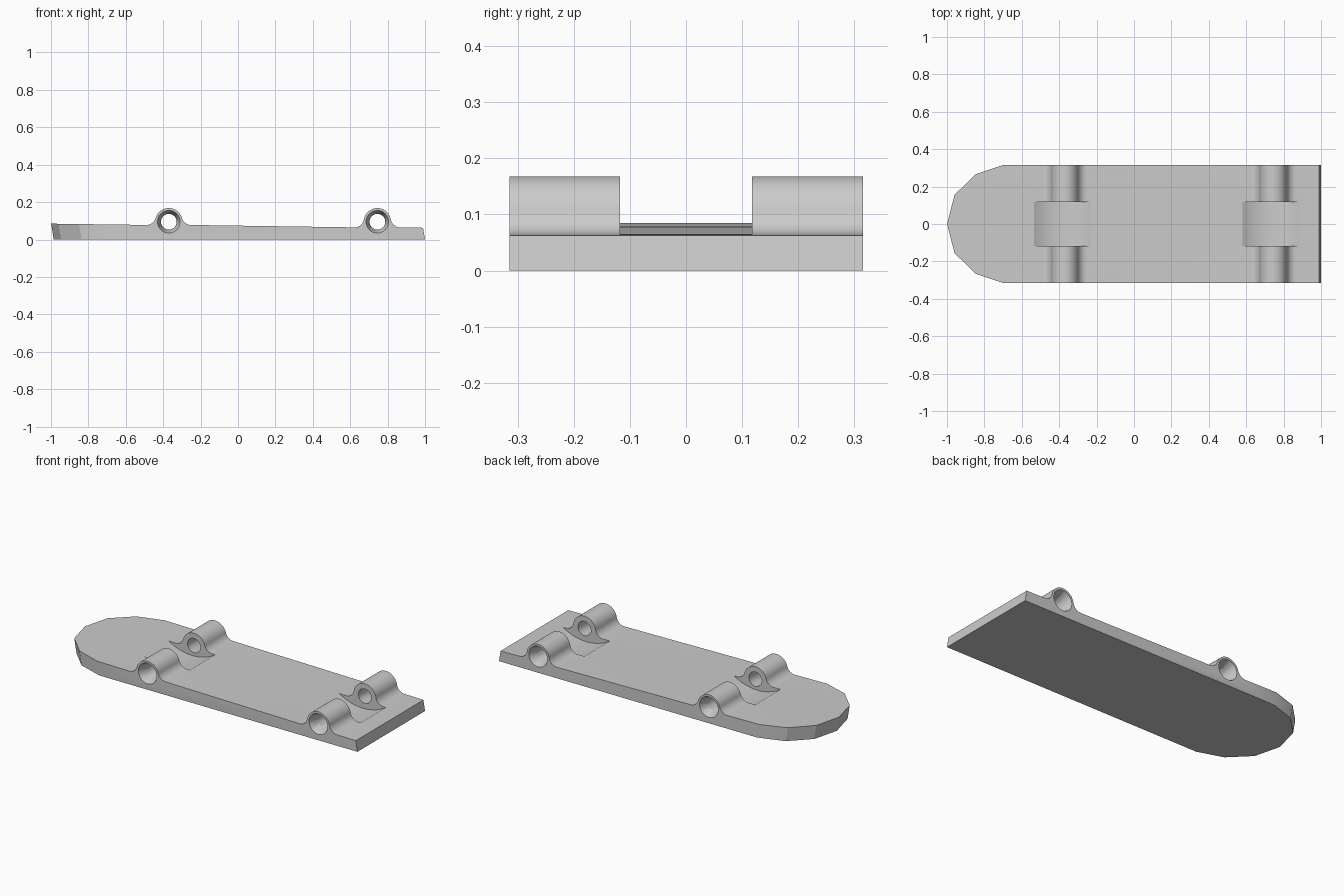
import bpy, bmesh
from math import sin, cos, pi, sqrt, atan2, radians

if "Cube" in bpy.data.objects:
    bpy.data.objects.remove(bpy.data.objects["Cube"])

LUG_X = (-0.37, 0.745)      # pin axis positions
PIN_Z, LUG_R, FILLET = 0.095, 0.073, 0.05
HALF_W, GAP = 0.315, 0.118


def top_z(x):
    return 0.0735 - 0.0115 * x


def prism(name, lower, upper):
    """Closed solid between two matching rings of 3D points."""
    bm = bmesh.new()
    a = [bm.verts.new(p) for p in lower]
    b = [bm.verts.new(p) for p in upper]
    bm.faces.new(a)
    bm.faces.new(b)
    n = len(a)
    for i in range(n):
        j = (i + 1) % n
        bm.faces.new((a[i], a[j], b[j], b[i]))
    bmesh.ops.recalc_face_normals(bm, faces=bm.faces)
    mesh = bpy.data.meshes.new(name)
    bm.to_mesh(mesh)
    bm.free()
    ob = bpy.data.objects.new(name, mesh)
    bpy.context.collection.objects.link(ob)
    return ob


def extrude_y(name, pts, y0, y1):
    return prism(name, [(x, y0, z) for x, z in pts], [(x, y1, z) for x, z in pts])


def ring(cx, cz, r, y, n):
    return [(cx + r * cos(2 * pi * i / n), y, cz + r * sin(2 * pi * i / n)) for i in range(n)]


def combine(target, tool, op):
    mod = target.modifiers.new(op, 'BOOLEAN')
    mod.object, mod.operation, mod.solver = tool, op, 'EXACT'
    bpy.context.view_layer.objects.active = target
    bpy.ops.object.modifier_apply(modifier=mod.name)
    bpy.data.objects.remove(tool)


def lug_profile(cx):
    """Fillet up, round over the pin, fillet down."""
    fz = top_z(cx) + FILLET
    dx = sqrt((LUG_R + FILLET) ** 2 - (fz - PIN_Z) ** 2)
    a = atan2(fz - PIN_Z, dx)               # tangent angle
    right = []
    for i in range(21):
        t = pi / 2 + (a - pi / 2) * i / 20
        right.append((LUG_R * cos(t), PIN_Z + LUG_R * sin(t)))
    for i in range(1, 9):
        t = pi + a + (pi / 2 - a) * i / 8
        right.append((dx + FILLET * cos(t), fz + FILLET * sin(t)))
    left = [(-x, z) for x, z in reversed(right[1:])]
    return [(cx + x, z) for x, z in left + right]


# Side profile of plate and lugs, run across the full width
profile = [(1.1, 0), (-1.1, 0), (-1.1, top_z(-1.1))]
for cx in LUG_X:
    profile += lug_profile(cx)
profile.append((1.1, top_z(1.1)))
plate = extrude_y("hinge_plate", profile, -0.33, 0.33)

# Plan outline with faceted nose and slanted ends
half = [(-0.96, 0.155), (-0.85, 0.265), (-0.70, HALF_W)]
outline = [(-0.985, 0)] + [(x + 0.0145, y) for x, y in half] + [(1, HALF_W), (1, -HALF_W)]
outline += [(x + 0.0145, -y) for x, y in reversed(half)]
combine(plate, prism("outline_tool",
                     [(x + 0.017, y, -0.1) for x, y in outline],
                     [(x - 0.051, y, 0.3) for x, y in outline]), 'INTERSECT')

for cx in LUG_X:
    # Shallow round recess between the lug pair
    sx, r = cx - 0.0125, 0.281
    sz = top_z(sx) - 0.045 + r
    combine(plate, prism("recess_tool", ring(sx, sz, r, -GAP, 64), ring(sx, sz, r, GAP, 64)),
            'DIFFERENCE')
    # Pin hole with countersunk outer mouths
    combine(plate, prism("pin_tool", ring(cx, PIN_Z, 0.042, -0.4, 32),
                         ring(cx, PIN_Z, 0.042, 0.4, 32)), 'DIFFERENCE')
    for s in (-1, 1):
        combine(plate, prism("countersink_tool",
                             ring(cx, PIN_Z, 0.041, s * 0.26, 32),
                             ring(cx, PIN_Z, 0.064, s * 0.325, 32)), 'DIFFERENCE')

bpy.ops.object.select_all(action='DESELECT')
plate.select_set(True)
bpy.context.view_layer.objects.active = plate
bpy.ops.object.shade_smooth_by_angle(angle=radians(20))
